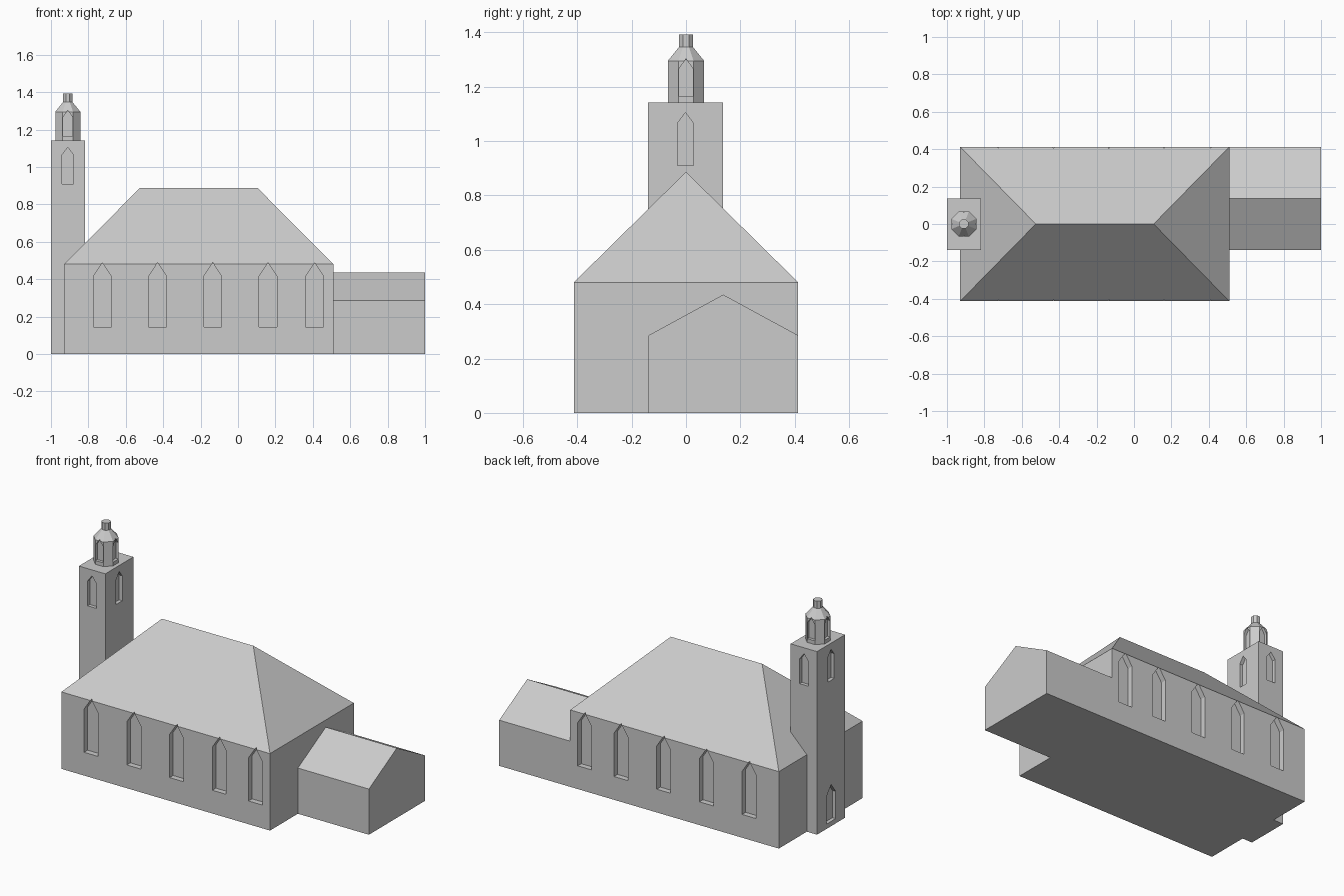
import bpy, bmesh, math
from mathutils import Matrix, Vector

if "Cube" in bpy.data.objects:
    bpy.data.objects.remove(bpy.data.objects["Cube"])

stone = bpy.data.materials.new("pale_grey")
stone.diffuse_color = (0.6, 0.6, 0.6, 1)
stone.use_nodes = True
stone.node_tree.nodes["Principled BSDF"].inputs["Base Color"].default_value = stone.diffuse_color


def make(name, verts, faces):
    mesh = bpy.data.meshes.new(name)
    mesh.from_pydata(verts, [], faces)
    bm = bmesh.new()
    bm.from_mesh(mesh)
    bmesh.ops.recalc_face_normals(bm, faces=bm.faces)
    bm.to_mesh(mesh)
    bm.free()
    mesh.materials.append(stone)
    obj = bpy.data.objects.new(name, mesh)
    bpy.context.collection.objects.link(obj)
    return obj


def loft(name, rings):
    """Skin a stack of rings with equal point counts and cap both ends."""
    n = len(rings[0])
    verts = [p for r in rings for p in r]
    faces = [list(range(n)), list(range(len(verts) - n, len(verts)))]
    for k in range(len(rings) - 1):
        for i in range(n):
            j = (i + 1) % n
            faces.append([k * n + i, k * n + j, (k + 1) * n + j, (k + 1) * n + i])
    return make(name, verts, faces)


def carve(obj, niches):
    """Cut pointed niches: (face point x, y, outward angle, width, z0, shoulder, apex, depth)."""
    verts, faces = [], []
    for x, y, ang, w, z0, z1, z2, depth in niches:
        rot = Matrix.Rotation(ang, 3, 'Z')
        b = len(verts)
        for d in (-depth, 0.03):
            for s, z in ((-w/2, z0), (w/2, z0), (w/2, z1), (0, z2), (-w/2, z1)):
                verts.append(rot @ Vector((d, s, z)) + Vector((x, y, 0)))
        faces += [[b + i for i in range(5)], [b + 5 + i for i in range(5)]]
        faces += [[b + i, b + (i + 1) % 5, b + 5 + (i + 1) % 5, b + 5 + i] for i in range(5)]
    cutter = make("niche_cutter", verts, faces)
    cutter.hide_render = True
    mod = obj.modifiers.new("niches", 'BOOLEAN')
    mod.operation, mod.solver, mod.object = 'DIFFERENCE', 'EXACT', cutter
    bpy.context.view_layer.objects.active = obj
    bpy.ops.object.modifier_apply(modifier=mod.name)
    bpy.data.objects.remove(cutter)


def rect(x0, x1, y0, y1, z):
    return [(x0, y0, z), (x1, y0, z), (x1, y1, z), (x0, y1, z)]


def octagon(apothem, z, cx=-0.91):
    r = apothem / math.cos(math.pi / 8)
    return [(cx + r * math.cos((i + .5) * math.pi / 4),
             r * math.sin((i + .5) * math.pi / 4), z) for i in range(8)]


E, N, W, S = 0, math.pi / 2, math.pi, -math.pi / 2

# Main hall with hipped roof and pointed windows on both long walls
X0, X1, Y, EAVE, RIDGE = -0.93, 0.51, 0.413, 0.48, 0.887
base = rect(X0, X1, -Y, Y, 0) + rect(X0, X1, -Y, Y, EAVE)
hall = make("hall", base + [(-0.525, 0, RIDGE), (0.105, 0, RIDGE)],
            [(0, 1, 2, 3), (0, 1, 5, 4), (1, 2, 6, 5), (2, 3, 7, 6), (3, 0, 4, 7),
             (4, 5, 9, 8), (6, 7, 8, 9), (5, 6, 9), (7, 4, 8)])
carve(hall, [(x, s * Y, s * N, 0.096, 0.145, 0.415, 0.488, 0.035)
             for x in (-0.725, -0.43, -0.135, 0.16, 0.41) for s in (1, -1)])

# Side annex with gabled roof
profile = [(-0.138, 0), (Y, 0), (Y, 0.285), (0.137, 0.435), (-0.138, 0.285)]
loft("annex", [[(x, y, z) for y, z in profile] for x in (X1, 1.0)])

# Bell tower with a niche on every side and a doorway to the west
tower = loft("tower", [rect(-1, -0.818, -0.14, 0.137, z) for z in (0, 1.142)])
sides = [(-0.818, -0.002, E), (-1, -0.002, W), (-0.91, 0.137, N), (-0.91, -0.14, S)]
carve(tower, [s + (0.06, 0.91, 1.065, 1.105, 0.022) for s in sides]
      + [(-1, -0.002, W, 0.09, 0.03, 0.2, 0.26, 0.022)])

# Octagonal lantern, cap and finial in one stepped loft
A = 0.067
lantern = loft("lantern", [octagon(A, 1.142), octagon(A, 1.295),
                           octagon(0.025, 1.347), octagon(0.025, 1.392)])
carve(lantern, [(-0.91 + A * math.cos(a), A * math.sin(a), a, 0.052, 1.165, 1.265, 1.303, 0.018)
                for a in (E, N, W, S)])
